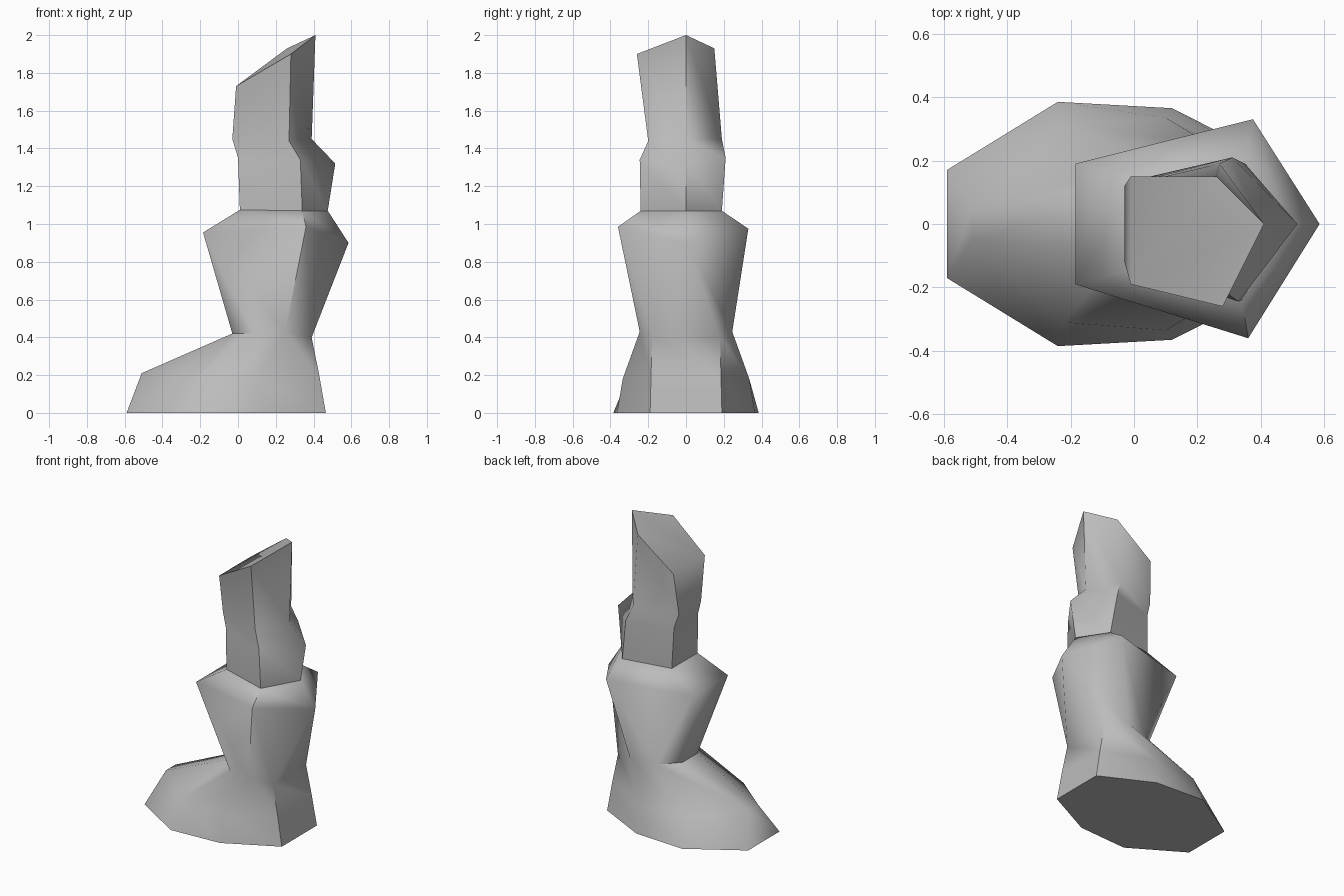
import bpy, bmesh, math

cube = bpy.data.objects.get("Cube")
if cube:
    bpy.data.objects.remove(cube)

grey = bpy.data.materials.new("plain_grey")
grey.use_nodes = True
COLOUR = (0.5, 0.5, 0.5, 1)
grey.diffuse_color = COLOUR
grey.node_tree.nodes["Principled BSDF"].inputs["Base Color"].default_value = COLOUR


def both_sides(half):
    """Complete a ring from its +y half, listed front to back."""
    return half + [(x, -y, z) for x, y, z in reversed(half)]


def loft(name, rings):
    """Skin equal-length rings from bottom to top and cap the ends."""
    bm = bmesh.new()
    loops = [[bm.verts.new(p) for p in ring] for ring in rings]
    n = len(loops[0])
    for low, high in zip(loops, loops[1:]):
        for i in range(n):
            j = (i + 1) % n
            bm.faces.new((low[i], low[j], high[j], high[i]))
    bm.faces.new(loops[0])
    bm.faces.new(loops[-1])
    bmesh.ops.remove_doubles(bm, verts=bm.verts, dist=0.001)
    bmesh.ops.recalc_face_normals(bm, faces=bm.faces)
    mesh = bpy.data.meshes.new(name)
    bm.to_mesh(mesh)
    bm.free()
    mesh.materials.append(grey)
    obj = bpy.data.objects.new(name, mesh)
    bpy.context.collection.objects.link(obj)
    bpy.ops.object.select_all(action="DESELECT")
    obj.select_set(True)
    bpy.context.view_layer.objects.active = obj
    bpy.ops.object.shade_smooth_by_angle(angle=math.radians(60))
    return obj


def widen(ring):
    """Repeat corners so a five-sided ring meets the eight-sided ankle."""
    a, b, c, d, e = ring
    return [a, a, b, c, c, d, e, e]


# Five-sided rings of the leg, from boot opening to slanted cut
opening = [(0.01, 0.14, 1.075), (0.35, 0.19, 1.07), (0.475, 0, 1.07),
           (0.34, -0.24, 1.07), (0.01, -0.14, 1.075)]
knee = [(0.0, 0.13, 1.35), (0.31, 0.21, 1.35), (0.515, 0, 1.32),
        (0.33, -0.245, 1.34), (0.0, -0.13, 1.35)]
thigh = [(-0.03, 0.12, 1.45), (0.27, 0.19, 1.45), (0.39, 0, 1.45),
         (0.27, -0.2, 1.44), (-0.03, -0.12, 1.45)]
cut = [(-0.01, 0.15, 1.73), (0.26, 0.15, 1.93), (0.41, 0, 2.0),
       (0.28, -0.26, 1.9), (-0.01, -0.19, 1.73)]
loft("leg", [opening, knee, thigh, cut])

# Boot: sole, instep, ankle, flared cuff and opening
sole = both_sides([(-0.59, 0.17, 0), (-0.24, 0.385, 0),
                   (0.12, 0.365, 0), (0.465, 0.19, 0)])
instep = both_sides([(-0.51, 0.05, 0.21), (-0.22, 0.31, 0.18),
                     (0.1, 0.335, 0.18), (0.43, 0.185, 0.2)])
ankle = both_sides([(-0.03, 0.08, 0.42), (0.08, 0.2, 0.42),
                    (0.25, 0.245, 0.43), (0.39, 0.18, 0.4)])
cuff = [(-0.185, 0.19, 0.955), (0.375, 0.33, 0.975), (0.585, 0, 0.9),
        (0.36, -0.36, 0.985), (-0.185, -0.19, 0.955)]
loft("boot", [sole, instep, ankle, widen(cuff), widen(opening)])
